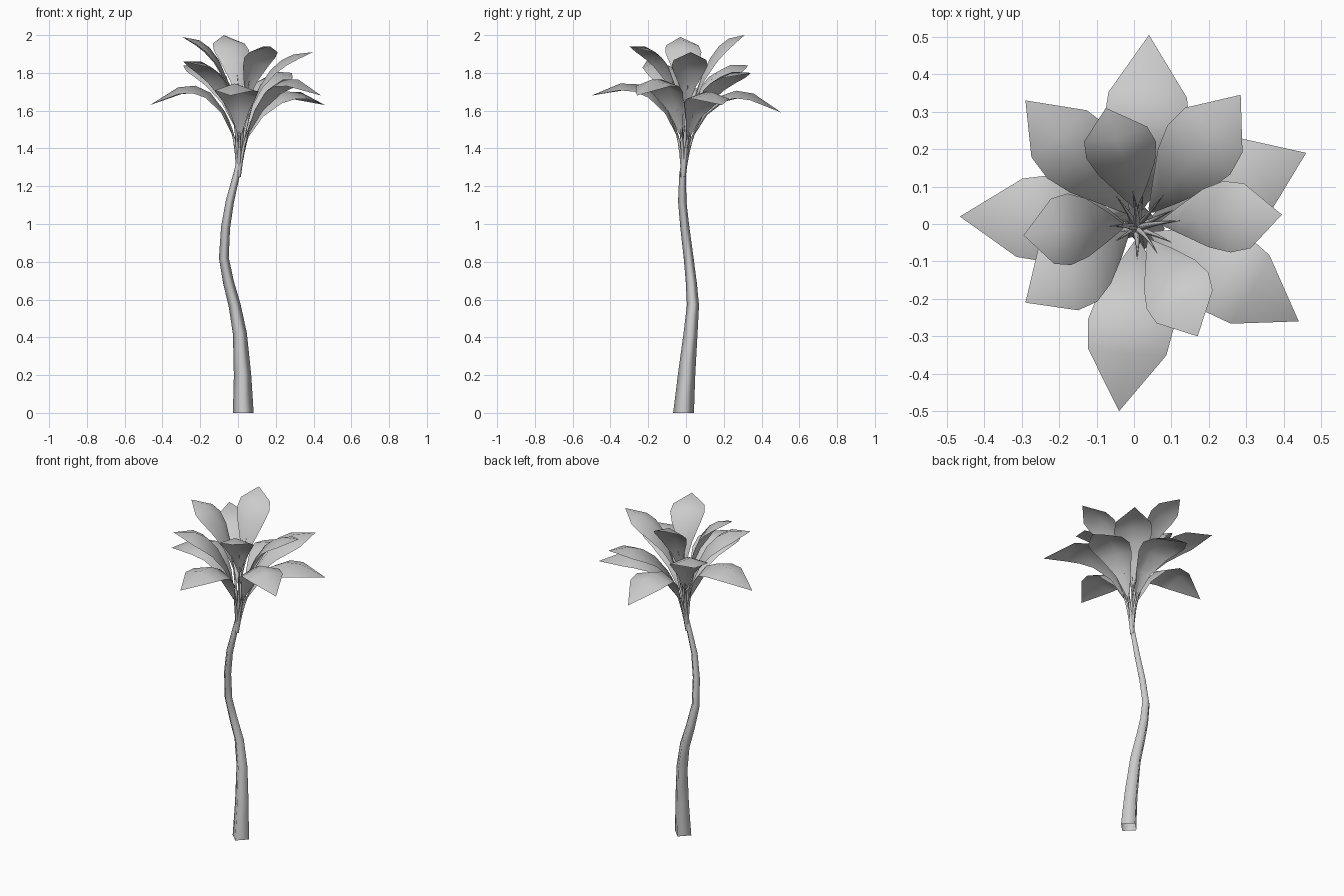
import bpy, bmesh, math
from mathutils import Vector

cube = bpy.data.objects.get("Cube")
if cube:
    bpy.data.objects.remove(cube, do_unlink=True)

grey = bpy.data.materials.new("plain grey")
grey.use_nodes = True
grey.diffuse_color = (0.6, 0.6, 0.6, 1)
bsdf = grey.node_tree.nodes["Principled BSDF"]
bsdf.inputs["Base Color"].default_value = grey.diffuse_color
bsdf.inputs["Roughness"].default_value = 0.8


def make_object(name, bm):
    mesh = bpy.data.meshes.new(name)
    bm.to_mesh(mesh)
    bm.free()
    mesh.materials.append(grey)
    mesh.shade_smooth()
    obj = bpy.data.objects.new(name, mesh)
    bpy.context.collection.objects.link(obj)


def tube(name, points, radii):
    """Sweep an open four-sided section along a mostly upright path."""
    bm = bmesh.new()
    rings = []
    for i, p in enumerate(points):
        along = (points[min(i + 1, len(points) - 1)] - points[max(i - 1, 0)]).normalized()
        if i == 0:
            along = Vector((0, 0, 1))
        u = Vector((0, 1, 0)).cross(along).normalized()
        v = along.cross(u)
        rings.append([bm.verts.new(p + radii[i] * d) for d in (u, v, -u, -v)])
    for low, high in zip(rings, rings[1:]):
        for k in range(4):
            n = (k + 1) % 4
            bm.faces.new((low[k], low[n], high[n], high[k]))
    make_object(name, bm)


def bezier(p, t):
    s = 1 - t
    return p[0] * s**3 + p[1] * 3 * s * s * t + p[2] * 3 * s * t * t + p[3] * t**3


# Trunk: a swaying, tapering stem (x, y, z, radius)
TRUNK = [
    (0.028, -0.013, 0, 0.055), (0.024, 0.003, 0.2, 0.046),
    (0.01, 0.024, 0.42, 0.037), (-0.018, 0.037, 0.57, 0.032),
    (-0.05, 0.028, 0.69, 0.029), (-0.075, 0.014, 0.82, 0.026),
    (-0.066, -0.006, 0.98, 0.024), (-0.043, -0.02, 1.12, 0.022),
    (-0.008, -0.018, 1.26, 0.018), (0.004, -0.014, 1.34, 0.01),
]
tube("trunk", [Vector(r[:3]) for r in TRUNK], [r[3] for r in TRUNK])

# Leaf outline: (fraction of blade, half width)
OUTLINE = [(0, 0.008), (0.2, 0.045), (0.42, 0.09), (0.6, 0.11), (0.77, 0.1), (1, 0)]
DROOP = 0.35
BASE = Vector((0.002, -0.015, 1.25))
BIAS = Vector((0.02, 0.018, 0))


def leaf(name, tip, arch, tier):
    """One blade ridged along its midrib, on a stem that tapers to a spike."""
    knee, reach, start, width = tier
    tip = Vector(tip)
    flat = Vector((tip.x - BASE.x, tip.y - BASE.y, 0))
    inner = BASE + BIAS + flat * 0.06
    inner.z = knee
    outer = BASE + BIAS + flat * reach
    outer.z = tip.z + arch
    path = [BASE, inner, outer, tip]
    side = Vector((-flat.y, flat.x, 0)).normalized()
    bm = bmesh.new()
    rows = []
    for s, half in OUTLINE:
        t = start + (1 - start) * s
        mid = bezier(path, t)
        if half == 0:
            rows.append([bm.verts.new(mid)])
            continue
        along = (bezier(path, t + 0.02) - bezier(path, t - 0.02)).normalized()
        up = along.cross(side)
        half *= width
        edges = [mid + (side * k - up * DROOP) * half for k in (-1, 1)]
        rows.append([bm.verts.new(q) for q in (edges[0], mid, edges[1])])
    for a, b in zip(rows, rows[1:]):
        for k in range(2):
            if len(b) == 1:
                bm.faces.new((a[k], b[0], a[k + 1]))
            else:
                bm.faces.new((a[k], b[k], b[k + 1], a[k + 1]))
    bmesh.ops.recalc_face_normals(bm, faces=bm.faces)
    if sum(f.normal.z for f in bm.faces) < 0:
        bmesh.ops.reverse_faces(bm, faces=bm.faces)
    make_object(name + "_leaf", bm)
    steps = 6
    end = start + 0.16
    tube(name + "_stem", [bezier(path, end * i / steps) for i in range(steps + 1)],
         [0.013 * (1 - i / steps) + 0.0005 for i in range(steps + 1)])


# Crown tiers: height of the inner handle, reach of the outer one,
# where the blade starts along the stem, blade width
LOW = (1.6, 0.4, 0.22, 1.05)
MID = (1.62, 0.36, 0.27, 0.97)
HIGH = (1.68, 0.33, 0.34, 0.87)
CROWN = {
    "low_right": ((-0.465, 0.02, 1.63), 0.27, LOW),
    "low_front": ((-0.04, -0.5, 1.68), 0.2, LOW),
    "low_front_left": ((0.44, -0.26, 1.68), 0.26, LOW),
    "low_back_left": ((0.46, 0.19, 1.63), 0.2, LOW),
    "low_back": ((0.04, 0.505, 1.59), 0.28, LOW),
    "middle_front_right": ((-0.29, -0.21, 1.86), 0.06, MID),
    "middle_back_right": ((-0.29, 0.33, 1.84), 0.06, MID),
    "middle_back_left": ((0.285, 0.345, 1.8), 0.06, MID),
    "high_right": ((-0.295, -0.03, 1.99), 0.01, HIGH),
    "high_front": ((0.17, -0.3, 1.94), 0.05, HIGH),
    "high_left": ((0.395, 0.025, 1.91), 0.01, HIGH),
    "high_back": ((-0.075, 0.31, 2.0), 0.01, HIGH),
}
for part, (tip, arch, tier) in CROWN.items():
    leaf(part, tip, arch, tier)
